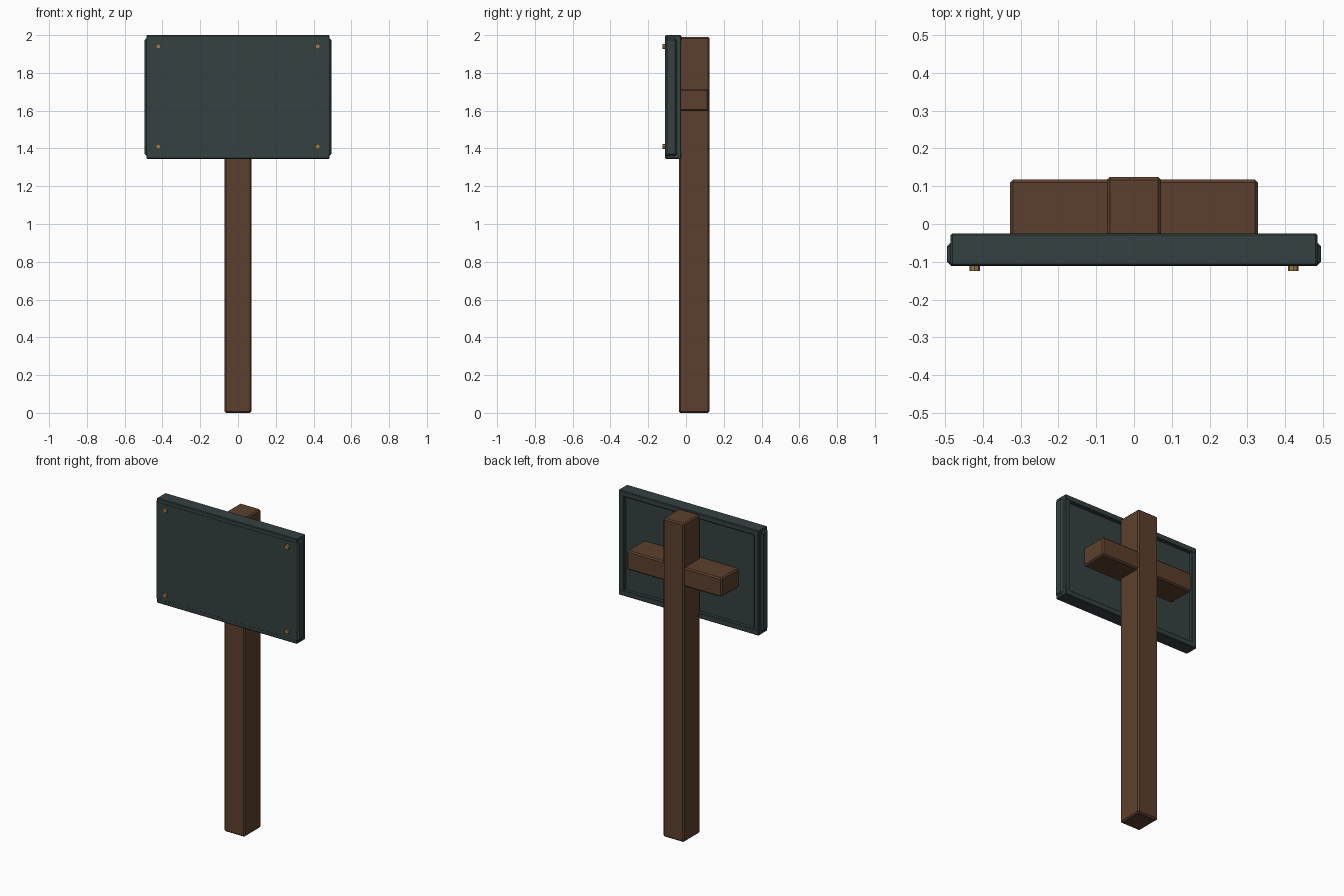
import bpy
import math

cube = bpy.data.objects.get("Cube")
if cube:
    bpy.data.objects.remove(cube, do_unlink=True)


def make_material(name, rgb):
    mat = bpy.data.materials.new(name)
    mat.use_nodes = True
    color = (*rgb, 1.0)
    mat.diffuse_color = color
    mat.node_tree.nodes["Principled BSDF"].inputs["Base Color"].default_value = color
    return mat


wood = make_material("brown wood", (0.107, 0.051, 0.026))
slate = make_material("dark slate", (0.036, 0.053, 0.053))
brass = make_material("brass", (0.33, 0.19, 0.065))


def box(name, low, high, mat, bevel):
    """Bevelled box between two opposite corners."""
    center = [(a + b) / 2 for a, b in zip(low, high)]
    bpy.ops.mesh.primitive_cube_add(size=1, location=center)
    obj = bpy.context.object
    obj.name = name
    obj.scale = [b - a for a, b in zip(low, high)]
    bpy.ops.object.transform_apply(location=False, rotation=False, scale=True)
    mod = obj.modifiers.new("Bevel", "BEVEL")
    mod.width = bevel
    mod.segments = 1
    obj.data.materials.append(mat)
    return obj


# Post and crossbar
box("post", (-0.072, -0.038, 0), (0.072, 0.125, 1.99), wood, 0.008)
box("crossbar", (-0.328, -0.06, 1.597), (0.328, 0.118, 1.716), wood, 0.008)

# Sign board, thinner and slightly wider than its frame
box("sign_panel", (-0.495, -0.111, 1.36), (0.495, -0.048, 1.985), slate, 0.011)

# Raised frame around the back of the board
bottom, top, side, rail = 1.345, 2.0, 0.485, 0.035
front, back = -0.11, -0.025
for name, z in (("bottom_rail", bottom), ("top_rail", top - rail)):
    box(name, (-side, front, z), (side, back, z + rail), slate, 0.004)
for name, x in (("right_rail", -side), ("left_rail", side - rail)):
    box(name, (x, front, bottom + 0.01), (x + rail, back - 0.001, top - 0.01), slate, 0.004)

# Bolts in the four corners
for x_name, x in (("right", -0.422), ("left", 0.422)):
    for z_name, z in (("lower", 1.41), ("upper", 1.94)):
        bpy.ops.mesh.primitive_cylinder_add(
            vertices=8, radius=0.014, depth=0.03,
            location=(x, -0.109, z), rotation=(math.pi / 2, 0, 0))
        bolt = bpy.context.object
        bolt.name = f"{z_name}_{x_name}_bolt"
        bolt.data.materials.append(brass)
